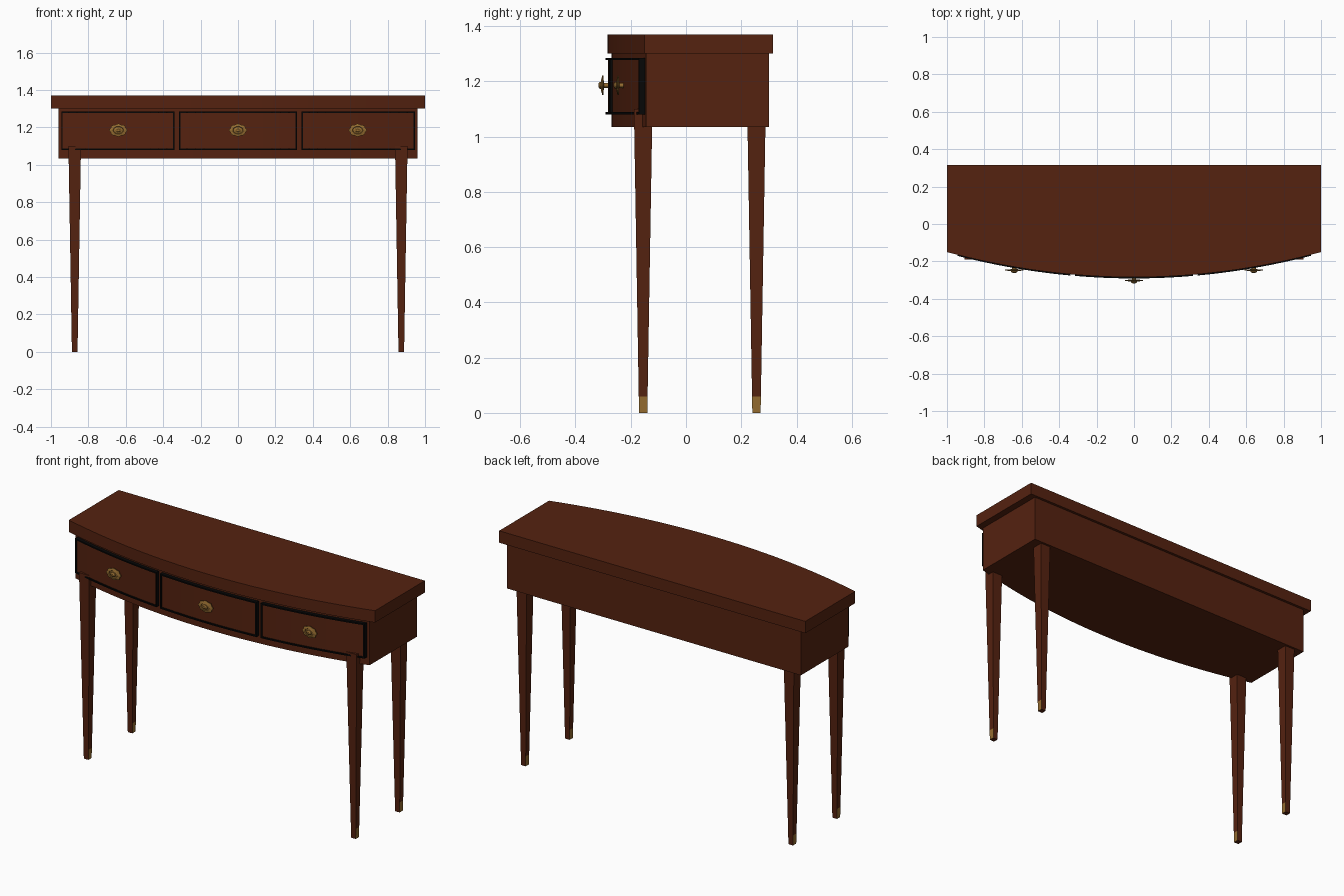
import bpy, bmesh, math

cube = bpy.data.objects.get("Cube")
if cube:
    bpy.data.objects.remove(cube)


def material(name, color, roughness=0.5):
    m = bpy.data.materials.new(name)
    m.use_nodes = True
    m.diffuse_color = (*color, 1)
    bsdf = m.node_tree.nodes["Principled BSDF"]
    bsdf.inputs["Base Color"].default_value = (*color, 1)
    bsdf.inputs["Roughness"].default_value = roughness
    return m


wood = material("mahogany", (0.09, 0.016, 0.005))
ebony = material("black beading", (0.002, 0.002, 0.002))
brass = material("aged brass", (0.3, 0.15, 0.03))


def finish(name, bm, *mats):
    bmesh.ops.recalc_face_normals(bm, faces=bm.faces)
    mesh = bpy.data.meshes.new(name)
    bm.to_mesh(mesh)
    bm.free()
    for m in mats:
        mesh.materials.append(m)
    obj = bpy.data.objects.new(name, mesh)
    bpy.context.collection.objects.link(obj)
    return obj


def loft(bm, rings):
    """Skin equal-sized rings of points and cap both ends."""
    loops = [[bm.verts.new(p) for p in ring] for ring in rings]
    n = len(loops[0])
    for a, b in zip(loops, loops[1:]):
        for i in range(n):
            j = (i + 1) % n
            bm.faces.new((a[i], a[j], b[j], b[i]))
    bm.faces.new(loops[0])
    bm.faces.new(loops[-1])


def bow(x):
    """Depth of the bowed case front at x."""
    return -0.269 + 0.125 * (x / 0.96) ** 2


def bowed_box(bm, half, back, centre, corner, z0, z1, steps=32):
    """Box with a flat back and a bowed front."""
    xs = [half * (2 * i / steps - 1) for i in range(steps + 1)]
    outline = [(x, centre + (corner - centre) * (x / half) ** 2) for x in xs]
    outline += [(half, back), (-half, back)]
    loft(bm, [[(x, y, z) for x, y in outline] for z in (z0, z1)])


def bowed_strip(bm, x0, x1, z0, z1, proud, steps):
    """Strip that follows the bowed case front."""
    xs = [x0 + (x1 - x0) * i / steps for i in range(steps + 1)]
    outline = [(x, bow(x) - proud) for x in xs]
    outline += [(x, bow(x) + 0.004) for x in reversed(xs)]
    loft(bm, [[(x, y, z) for x, y in outline] for z in (z0, z1)])


# Top and case
bm = bmesh.new()
bowed_box(bm, 1.0, 0.315, -0.284, -0.15, 1.30, 1.37)
finish("table_top", bm, wood)

bm = bmesh.new()
bowed_box(bm, 0.96, 0.30, bow(0), bow(0.96), 1.035, 1.30)
finish("case", bm, wood)

# Drawer fronts with raised black beading
Z0, Z1, BEAD = 1.08, 1.285, 0.008
drawers = {"right": (-0.945, -0.34), "centre": (-0.315, 0.315), "left": (0.34, 0.945)}
for side, (x0, x1) in drawers.items():
    bm = bmesh.new()
    bowed_strip(bm, x0 + BEAD, x1 - BEAD, Z0 + BEAD, Z1 - BEAD, 0.014, 14)
    finish("drawer_front_" + side, bm, wood)
    bm = bmesh.new()
    bowed_strip(bm, x0, x1, Z0, Z0 + BEAD, 0.022, 14)
    bowed_strip(bm, x0, x1, Z1 - BEAD, Z1, 0.022, 14)
    bowed_strip(bm, x0, x0 + BEAD, Z0 + BEAD, Z1 - BEAD, 0.022, 1)
    bowed_strip(bm, x1 - BEAD, x1, Z0 + BEAD, Z1 - BEAD, 0.022, 1)
    finish("drawer_beading_" + side, bm, ebony)

# Oval pulls: stem, scalloped plate, groove and button
PULL = [(0.012, 0.01), (0.012, 0.028), (0.046, 0.030), (0.046, 0.034),
        (0.028, 0.038), (0.025, 0.033), (0.017, 0.035), (0.017, 0.043),
        (0.009, 0.048)]
SIDES = 32
for side, cx in (("right", -0.64), ("centre", 0.0), ("left", 0.64)):
    rings = []
    for radius, out in PULL:
        ring = []
        for i in range(SIDES):
            a = math.tau * i / SIDES
            r = radius
            if radius > 0.04:
                r += 0.003 * math.cos(8 * a)
            ring.append((cx + r * math.cos(a), bow(cx) - out,
                         1.185 + 0.72 * r * math.sin(a)))
        rings.append(ring)
    bm = bmesh.new()
    loft(bm, rings)
    finish("drawer_pull_" + side, bm, brass)


def square(cx, cy, z, w):
    return [(cx + sx * w / 2, cy + sy * w / 2, z)
            for sx, sy in ((-1, -1), (1, -1), (1, 1), (-1, 1))]


# Tapered legs, with brass on the outer and inner faces of each foot
for row, cy in (("front", -0.155), ("back", 0.255)):
    for side, cx in (("right", -0.873), ("left", 0.873)):
        bm = bmesh.new()
        loft(bm, [square(cx, cy, z, w) for z, w in
                  ((0, 0.03), (0.06, 0.032), (1.1, 0.067))])
        bm.normal_update()
        for f in bm.faces:
            low = f.calc_center_median().z < 0.06
            f.material_index = int(low and abs(f.normal.x) > 0.9)
        finish(row + "_leg_" + side, bm, wood, brass)
